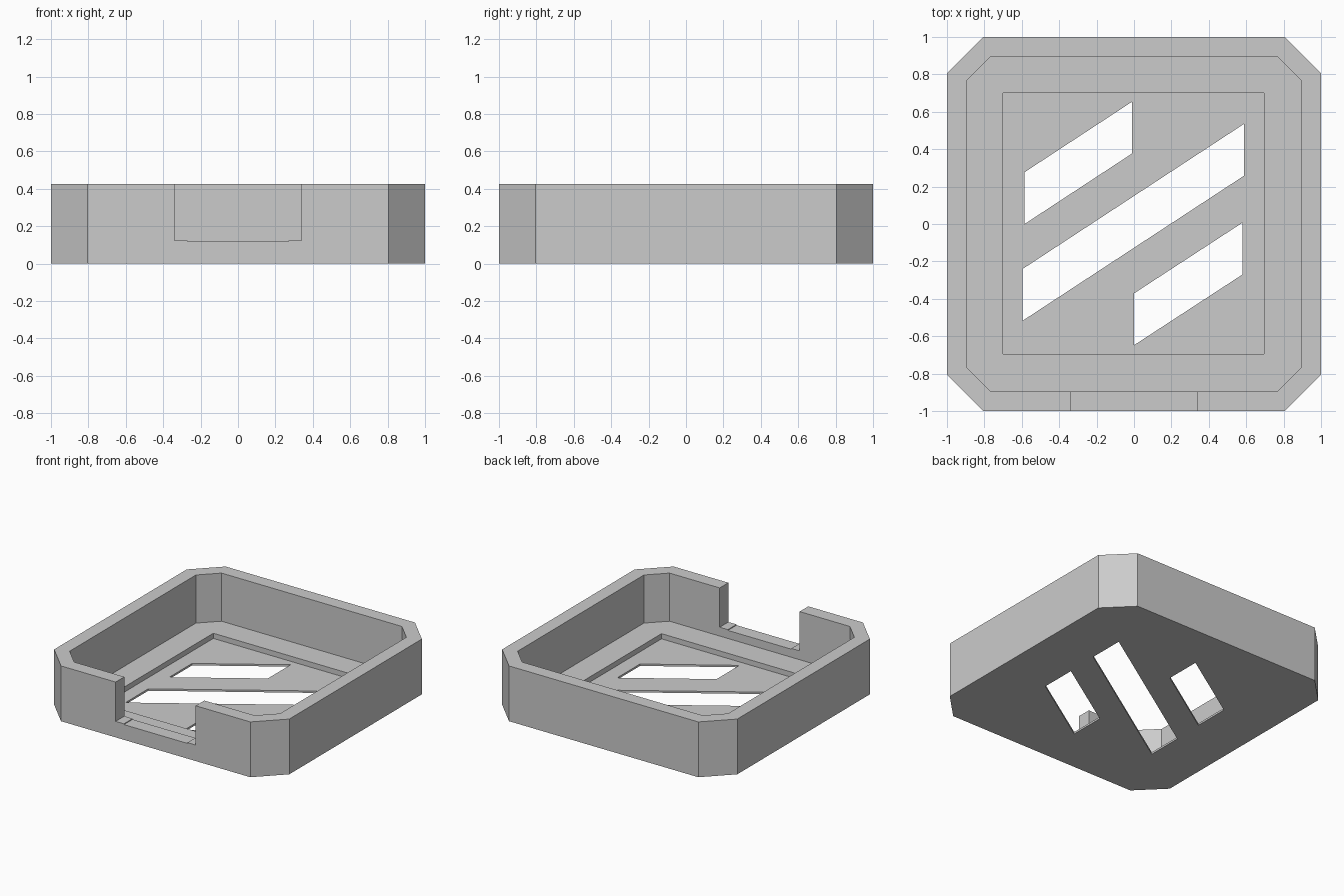
import bpy
import bmesh

cube = bpy.data.objects.get("Cube")
if cube:
    bpy.data.objects.remove(cube, do_unlink=True)

grey = bpy.data.materials.new("light_grey")
grey.use_nodes = True
grey.diffuse_color = (0.6, 0.6, 0.6, 1)
grey.node_tree.nodes["Principled BSDF"].inputs["Base Color"].default_value = (0.6, 0.6, 0.6, 1)

HEIGHT, LEDGE, RECESS = 0.425, 0.055, 0.015
OVER = 0.2  # how far cutters reach past the surfaces they open


def prism(name, outline, bottom, top):
    """Extrude a flat outline upward into a solid."""
    bm = bmesh.new()
    face = bm.faces.new([bm.verts.new((x, y, bottom)) for x, y in outline])
    result = bmesh.ops.extrude_face_region(bm, geom=[face])
    for v in result["geom"]:
        if isinstance(v, bmesh.types.BMVert):
            v.co.z = top
    bmesh.ops.recalc_face_normals(bm, faces=bm.faces)
    mesh = bpy.data.meshes.new(name)
    bm.to_mesh(mesh)
    bm.free()
    mesh.materials.append(grey)
    obj = bpy.data.objects.new(name, mesh)
    bpy.context.collection.objects.link(obj)
    return obj


def octagon(half, flat):
    """Square outline with cut corners."""
    return [(half, -flat), (half, flat), (flat, half), (-flat, half),
            (-half, flat), (-half, -flat), (-flat, -half), (flat, -half)]


def rectangle(x0, y0, x1, y1):
    return [(x0, y0), (x1, y0), (x1, y1), (x0, y1)]


def slot(x0, y0, x1, y1, width=0.277):
    """Slanted slot with upright ends, given by its lower edge."""
    return [(x0, y0), (x1, y1), (x1, y1 + width), (x0, y0 + width)]


def carve(target, outline, bottom, top):
    """Subtract a prism from the target and discard the cutter."""
    cutter = prism("cutter", outline, bottom, top)
    cutter.hide_render = True
    mod = target.modifiers.new("carve", "BOOLEAN")
    mod.operation = "DIFFERENCE"
    mod.solver = "EXACT"
    mod.object = cutter
    bpy.context.view_layer.objects.active = target
    bpy.ops.object.modifier_apply(modifier=mod.name)
    bpy.data.objects.remove(cutter, do_unlink=True)


# Tray body with cut corners, hollowed down to the floor ledge
tray = prism("tray", octagon(1, 0.805), 0, HEIGHT)
carve(tray, octagon(0.895, 0.767), LEDGE, HEIGHT + OVER)

# Square recess in the floor
carve(tray, rectangle(-0.7, -0.695, 0.695, 0.7), RECESS, HEIGHT + OVER)

# Front wall opening with a very shallow step in its sill
for half, sill in ((0.34, 0.123), (0.27, 0.117)):
    carve(tray, rectangle(-half, -1 - OVER, half, -0.8), sill, HEIGHT + OVER)

# Three slanted slots through the floor
for lower_edge in ((-0.585, 0, -0.01, 0.377),
                   (-0.595, -0.517, 0.588, 0.258),
                   (0, -0.648, 0.58, -0.27)):
    carve(tray, slot(*lower_edge), -OVER, HEIGHT)

for polygon in tray.data.polygons:
    polygon.use_smooth = False
